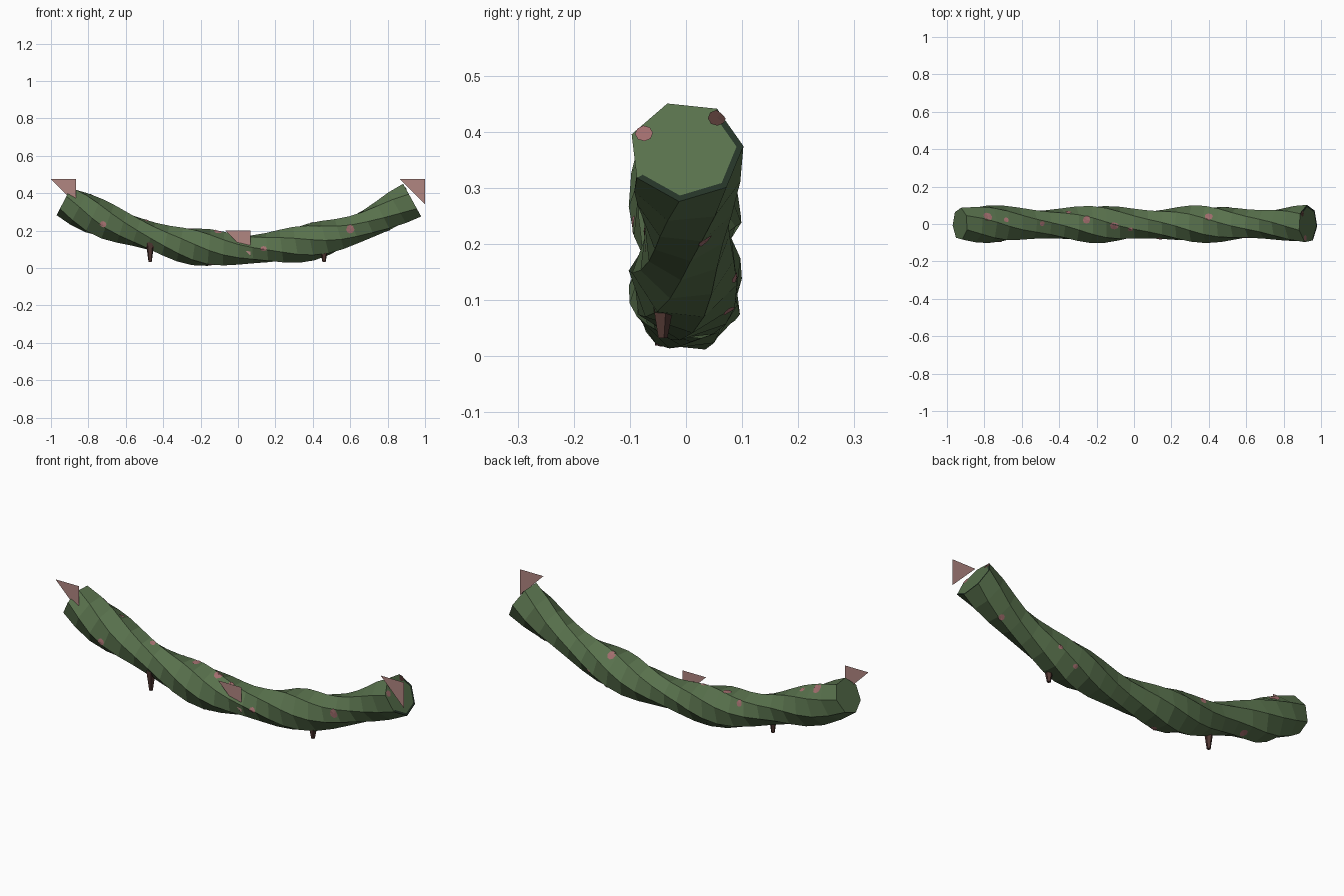
import bpy, bmesh, math
from mathutils import Vector
from mathutils.bvhtree import BVHTree

if "Cube" in bpy.data.objects:
    bpy.data.objects.remove(bpy.data.objects["Cube"])


def material(name, rgb):
    m = bpy.data.materials.new(name)
    m.use_nodes = True
    m.diffuse_color = (*rgb, 1)
    node = m.node_tree.nodes["Principled BSDF"]
    node.inputs["Base Color"].default_value = (*rgb, 1)
    node.inputs["Roughness"].default_value = 0.9
    return m


green = material("vine_green", (0.098, 0.165, 0.073))
dark_green = material("dark_green", (0.018, 0.034, 0.02))
leaf_pink = material("leaf_pink", (0.44, 0.24, 0.22))
spot_pink = material("spot_pink", (0.36, 0.155, 0.155))
brown = material("thorn_brown", (0.085, 0.04, 0.034))


def make_object(name, bm, mats):
    mesh = bpy.data.meshes.new(name)
    bm.to_mesh(mesh)
    bm.free()
    for m in mats:
        mesh.materials.append(m)
    ob = bpy.data.objects.new(name, mesh)
    bpy.context.collection.objects.link(ob)
    return ob


# Sagging centre line, evenly spaced heights from one end to the other
END = 0.93
HEIGHTS = [0.36, 0.265, 0.2, 0.142, 0.11, 0.1, 0.11, 0.138, 0.185, 0.262, 0.365]


def centre(x):
    n = len(HEIGHTS) - 1
    f = (x + END) / (2 * END) * n
    i = min(max(int(f), 0), n - 1)
    t = f - i
    b, c = HEIGHTS[i], HEIGHTS[i + 1]
    a = HEIGHTS[i - 1] if i > 0 else 2 * b - c
    d = HEIGHTS[i + 2] if i + 2 <= n else 2 * c - b
    z = b + t * (c - a) / 2 + t * t * (a - 2.5 * b + 2 * c - d / 2) \
        + t ** 3 * (1.5 * (b - c) + (d - a) / 2)
    return Vector((x, 0, z))


# Vine: twisted seven-sided tube that swells and narrows
SIDES, SEGMENTS = 7, 24


def ring(bm, x, scale=1.0):
    step = 0.02
    tangent = (centre(x + step) - centre(x - step)).normalized()
    up = Vector((-tangent.z, 0, tangent.x))
    radius = scale * (0.09 + 0.013 * math.cos(math.tau * (x + 0.77) / 0.57))
    twist = math.radians(6 + (x - END) * 165)
    verts = []
    for k in range(SIDES):
        a = twist + math.tau * k / SIDES
        offset = Vector((0, math.cos(a), 0)) + up * math.sin(a)
        verts.append(bm.verts.new(centre(x) + offset * radius))
    return verts


def bridge(bm, a, b):
    return [bm.faces.new((a[k], a[(k + 1) % SIDES], b[(k + 1) % SIDES], b[k]))
            for k in range(SIDES)]


bm = bmesh.new()
rings = [ring(bm, -END + 2 * END * i / SEGMENTS) for i in range(SEGMENTS + 1)]
for a, b in zip(rings, rings[1:]):
    bridge(bm, a, b)
bm.faces.new(rings[0])
# Cut end with a darker rim on its lower side
inner = ring(bm, END, 0.88)
for k, face in enumerate(bridge(bm, rings[-1], inner)):
    face.material_index = 1 if k in (0, 4, 5, 6) else 0
bm.faces.new(inner)
bmesh.ops.recalc_face_normals(bm, faces=bm.faces)
surface = BVHTree.FromBMesh(bm)
make_object("vine", bm, [green, dark_green])


# Spots: thin patches laid on the surface
def spots(name, places, mat):
    bm = bmesh.new()
    for x, y, z, size in places:
        point, normal, _, _ = surface.find_nearest(Vector((x, y, z)))
        u = normal.orthogonal().normalized()
        v = normal.cross(u)

        def lay(p):
            q, n, _, _ = surface.find_nearest(p)
            return bm.verts.new(q + n * 0.003)

        mid = lay(point)
        rim = [lay(point + size * (u * math.cos(a) + v * math.sin(a)))
               for a in (math.tau * k / 8 for k in range(8))]
        for k in range(8):
            bm.faces.new((mid, rim[k], rim[(k + 1) % 8]))
    make_object(name, bm, [mat])


spots("pink_spots", [
    (-0.785, 0.035, 0.37, 0.026), (-0.685, 0.02, 0.33, 0.014),
    (-0.49, 0, 0.26, 0.014), (-0.35, 0.065, 0.19, 0.016),
    (-0.255, 0.02, 0.22, 0.02), (-0.105, -0.01, 0.2, 0.024),
    (-0.02, -0.03, 0.18, 0.014), (0.4, 0.04, 0.23, 0.022),
    (-0.72, -0.1, 0.235, 0.018), (0.135, -0.09, 0.095, 0.018),
    (0.6, -0.09, 0.205, 0.022), (0.5, 0.09, 0.14, 0.012),
    (0.8, 0.04, 0.2, 0.015), (0.4, 0.07, 0.09, 0.012),
    (-0.15, -0.04, 0, 0.018), (-0.62, 0.03, 0.12, 0.02),
    (0.93, -0.075, 0.405, 0.016)], spot_pink)
spots("brown_spots", [(0.91, 0.055, 0.43, 0.016), (-0.47, -0.05, 0.11, 0.022)],
      brown)

# Leaves: flat upright triangles
for name, x in (("right_leaf", -1), ("middle_leaf", -0.067), ("left_leaf", 0.866)):
    top = 0.2 if name == "middle_leaf" else 0.475
    w = 0.134
    bm = bmesh.new()
    corners = [(x, top), (x + w, top - w), (x + w, top)]
    bm.faces.new([bm.verts.new((cx, -0.068, cz)) for cx, cz in corners])
    make_object(name, bm, [leaf_pink])

# Thorns: blunt spikes pointing down
for name, x, top in (("right_thorn", -0.47, 0.14), ("left_thorn", 0.46, 0.11)):
    low = 0.032
    bpy.ops.mesh.primitive_cone_add(
        vertices=5, radius1=0.009, radius2=0.024, depth=top - low,
        location=(x, -0.042, (top + low) / 2))
    thorn = bpy.context.object
    thorn.name = name
    thorn.data.materials.append(brown)
